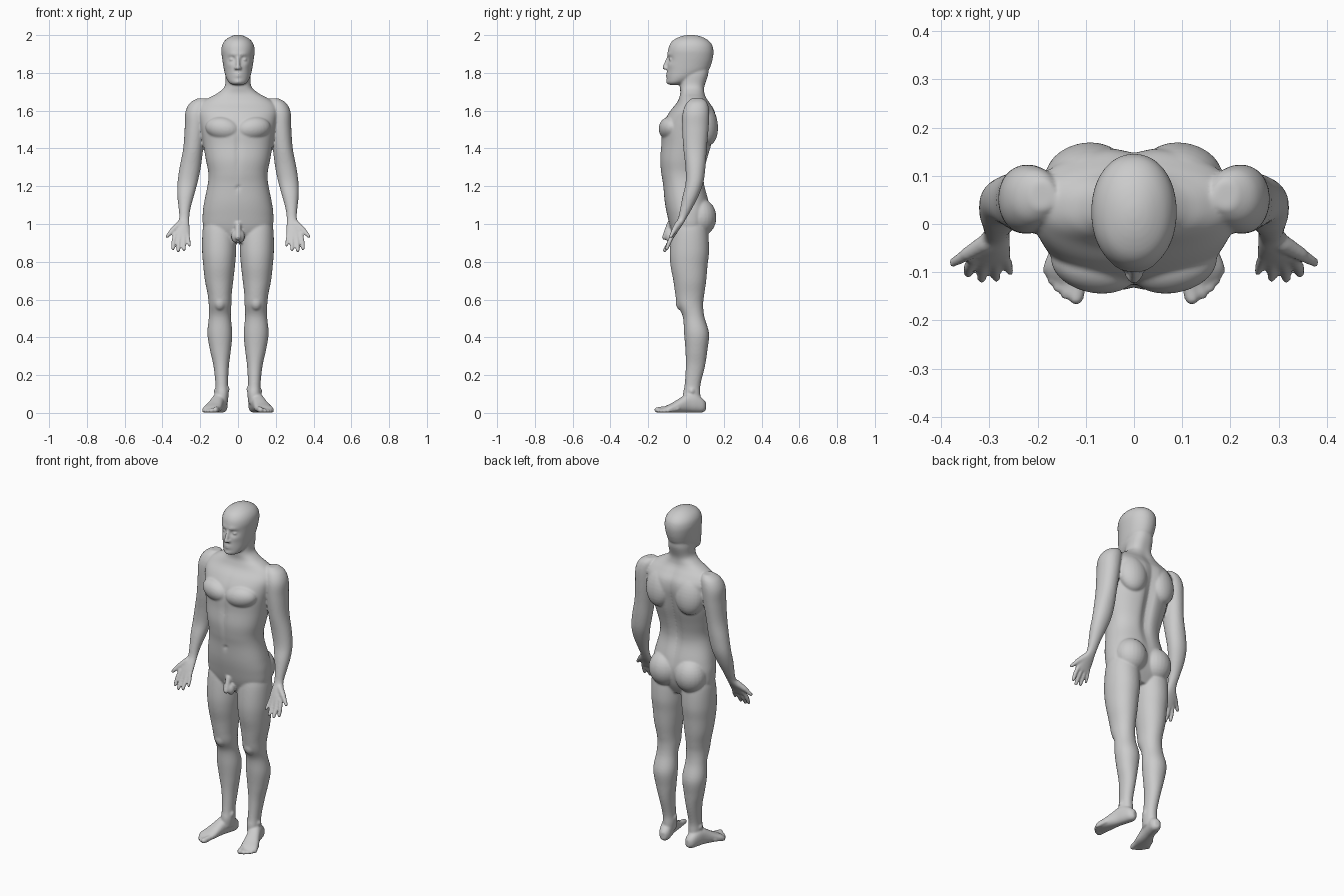
import bpy, bmesh, math
from mathutils import Matrix, Vector

bm = bmesh.new()


def spline(rows, k):
    """Catmull-Rom interpolation between rows of numbers."""
    out = []
    for i in range(len(rows) - 1):
        a, b, c, d = (rows[max(0, min(len(rows) - 1, i + j))] for j in (-1, 0, 1, 2))
        for s in range(k):
            t = s / k
            out.append([q + .5 * t * (r - p + t * (2 * p - 5 * q + 4 * r - u + t * (3 * (q - r) + u - p)))
                        for p, q, r, u in zip(a, b, c, d)])
    return out + [list(rows[-1])]


def loft(rows, p=2.0, mat=Matrix(), shape=None, n=40, k=5):
    """Rows are cx, cy, cz, rx, ry of superellipse sections stacked along local z."""
    rings = []
    for cx, cy, cz, rx, ry in spline(rows, k):
        ring = []
        for i in range(n):
            a = 2 * math.pi * i / n
            c, s = math.cos(a), math.sin(a)
            v = Vector((cx + rx * math.copysign(abs(c) ** (2 / p), c),
                        cy + ry * math.copysign(abs(s) ** (2 / p), s), cz))
            if shape:
                v.y += shape(v.x, v.z, s)
            ring.append(bm.verts.new(mat @ v))
        rings.append(ring)
    for lo, hi in zip(rings, rings[1:]):
        for i in range(n):
            j = (i + 1) % n
            bm.faces.new((lo[i], lo[j], hi[j], hi[i]))
    bm.faces.new(rings[0][::-1])
    bm.faces.new(rings[-1])


def blob(c, r, tilt=(0, 0, 0)):
    rot = Matrix.Rotation(tilt[2], 4, 'Z') @ Matrix.Rotation(tilt[1], 4, 'Y') @ Matrix.Rotation(tilt[0], 4, 'X')
    bmesh.ops.create_uvsphere(bm, u_segments=24, v_segments=16, radius=1,
                              matrix=Matrix.Translation(c) @ rot @ Matrix.Diagonal((*r, 1)))


def tube(p, q, r1, r2):
    p, q = Vector(p), Vector(q)
    d = q - p
    loft([(0, 0, 0, r1, r1), (0, 0, d.length, r2, r2)], n=16, k=2,
         mat=Matrix.Translation(p) @ d.to_track_quat('Z', 'Y').to_matrix().to_4x4())
    blob(p, (r1,) * 3)
    blob(q, (r2,) * 3)


def bump(x, z, x0, z0, sx, sz):
    return math.exp(-((x - x0) / sx) ** 2 - ((z - z0) / sz) ** 2)


# leg
loft([(.10, .02, 1.04, .07, .075), (.10, .02, .97, .087, .095), (.10, .018, .86, .09, .104),
      (.10, .016, .78, .084, .098), (.10, .02, .70, .075, .087), (.097, .02, .63, .064, .077),
      (.095, .022, .575, .060, .069), (.096, .04, .51, .058, .057), (.096, .056, .42, .066, .066),
      (.093, .055, .33, .055, .058), (.089, .05, .25, .041, .051), (.086, .035, .15, .033, .042),
      (.085, .03, .10, .035, .046), (.085, .033, .05, .03, .046)], p=2.1)
blob((.096, -.02, .585), (.034, .035, .045))
blob((.116, .03, .115), (.012, .016, .018))
blob((.056, .025, .125), (.012, .016, .018))

# buttock
blob((.085, .075, 1.035), (.092, .086, .1))

# foot and toes
axis, side = Vector((.27, -.963, 0)), Vector((.963, .27, 0))
heel = Vector((.078, .104, 0))
frame = Matrix.Translation(heel) @ Matrix((side, (0, 0, 1), axis)).transposed().to_4x4()
loft([(0, .035, 0, .014, .022), (0, .04, .02, .03, .038), (0, .052, .06, .035, .051),
      (0, .052, .1, .036, .05), (.002, .04, .14, .040, .039), (.004, .028, .18, .046, .027),
      (.006, .02, .215, .048, .018), (.005, .014, .235, .036, .011)], p=2.3, mat=frame)
for off, length, r in ((-.029, .258, .0155), (-.006, .258, .011), (.013, .249, .0105),
                       (.03, .238, .010), (.045, .222, .0095)):
    base = heel + axis * (length - .06) + side * off * .9
    tube(base + Vector((0, 0, .022)), heel + axis * length + side * off + Vector((0, 0, r)), r, r)

# arm and palm
loft([(.19, .06, 1.665, .025, .03), (.205, .058, 1.64, .050, .055), (.219, .053, 1.59, .060, .07),
      (.226, .05, 1.51, .056, .07), (.237, .048, 1.40, .053, .062), (.253, .05, 1.30, .056, .053),
      (.267, .045, 1.22, .053, .047), (.277, .025, 1.15, .044, .042), (.283, .0, 1.08, .031, .031),
      (.285, -.02, 1.03, .027, .022), (.292, -.04, .995, .035, .021), (.298, -.06, .96, .043, .017),
      (.299, -.077, .925, .042, .012)], p=2.1)

# fingers and thumb
for base, mid, tip, r in (((.332, -.07, .945), (.342, -.088, .905), (.344, -.102, .87), .0115),
                          ((.309, -.072, .94), (.315, -.093, .895), (.316, -.113, .86), .0115),
                          ((.286, -.072, .94), (.286, -.092, .898), (.285, -.112, .865), .011),
                          ((.267, -.068, .945), (.261, -.084, .912), (.257, -.1, .887), .010)):
    tube(base, mid, r + .001, r)
    tube(mid, tip, r, r - .0015)
tube((.308, -.04, 1.0), (.345, -.062, .968), .019, .015)
tube((.345, -.062, .968), (.375, -.08, .935), .014, .010)

# chest muscle, shoulder blade
blob((.082, -.085, 1.505), (.092, .058, .062), (.25, -.15, .2))
blob((.1, .105, 1.53), (.085, .062, .115), (.15, 0, -.2))

# mirror the paired parts
copy = bmesh.ops.duplicate(bm, geom=bm.verts[:] + bm.edges[:] + bm.faces[:])['geom']
for v in copy:
    if isinstance(v, bmesh.types.BMVert):
        v.co.x *= -1


# torso and neck with spine groove and front midline
def torso_shape(x, z, s):
    if s > 0:
        return -.022 * s * bump(x, z, 0, 1.38, .03, .24)
    return -s * (.008 * bump(x, z, 0, 1.4, .015, .14) + .008 * bump(x, z, 0, 1.19, .01, .012))


torso = [(.90, .11, -.05, .08), (.97, .178, -.08, .115), (1.05, .187, -.10, .13),
         (1.12, .178, -.113, .122), (1.21, .160, -.122, .10), (1.27, .157, -.132, .10),
         (1.34, .170, -.138, .115), (1.42, .184, -.132, .138), (1.49, .195, -.13, .152),
         (1.55, .207, -.112, .16), (1.60, .214, -.083, .153), (1.64, .195, -.05, .128),
         (1.67, .150, -.036, .108), (1.695, .105, -.03, .1), (1.73, .070, -.033, .1),
         (1.79, .066, -.035, .118), (1.83, .06, -.03, .12)]
loft([(0, (f + b) / 2, z, w, (b - f) / 2) for z, w, f, b in torso], p=2.3, shape=torso_shape, n=72)


# head with modelled face
def face_shape(x, z, s):
    if s > 0:
        return 0
    x = abs(x)
    return -s * (.014 * bump(x, z, .033, 1.872, .017, .013)
                 - .007 * bump(x, z, .025, 1.898, .03, .011)
                 - .007 * bump(x, z, 0, 1.783, .022, .006) - .006 * bump(x, z, 0, 1.796, .022, .005)
                 - .007 * bump(x, z, 0, 1.752, .02, .012)
                 - .004 * bump(x, z, .045, 1.84, .02, .015))


head = [(1.736, .022, -.085, -.04), (1.747, .046, -.098, 0), (1.775, .063, -.1, .06),
        (1.81, .073, -.1, .115), (1.85, .080, -.098, .135), (1.89, .086, -.095, .144),
        (1.92, .0885, -.095, .145), (1.95, .083, -.086, .137), (1.975, .066, -.065, .114),
        (1.993, .038, -.027, .078), (2.001, .012, .01, .04)]
loft([(0, (f + b) / 2, z, w, (b - f) / 2) for z, w, f, b in head], p=2.1, shape=face_shape, n=72)
tube((0, -.092, 1.885), (0, -.114, 1.828), .008, .0115)
for sx in (-1, 1):
    blob((sx * .011, -.105, 1.825), (.009, .011, .008))
    blob((sx * .033, -.077, 1.871), (.014, .013, .0095))

# groin
for sx in (-1, 1):
    blob((sx * .015, -.085, .935), (.02, .025, .034))
tube((0, -.085, 1.0), (0, -.112, .93), .017, .015)

bmesh.ops.recalc_face_normals(bm, faces=bm.faces[:])
mesh = bpy.data.meshes.new("body")
bm.to_mesh(mesh)
bm.free()
body = bpy.data.objects.new("body", mesh)
bpy.context.collection.objects.link(body)

# fuse the overlapping parts into one skin
remesh = body.modifiers.new("fuse", 'REMESH')
remesh.mode = 'VOXEL'
remesh.voxel_size = .0055
remesh.use_smooth_shade = True
soft = body.modifiers.new("soften", 'SMOOTH')
soft.factor = .5
soft.iterations = 7
